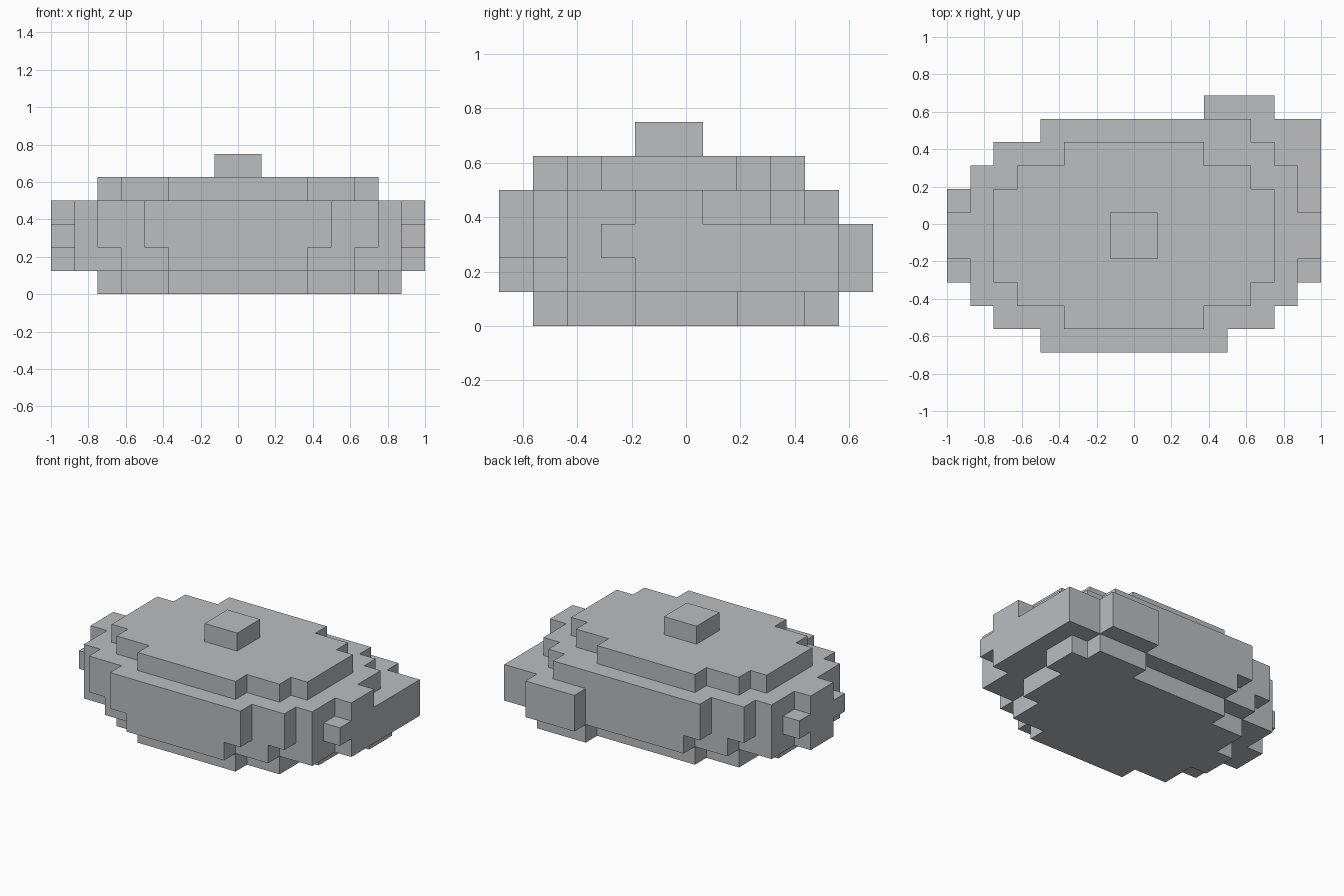
import bpy
import bmesh

U = 0.125          # size of one block
Y0 = -0.0625       # middle of the body in y

cube = bpy.data.objects.get("Cube")
if cube:
    bpy.data.objects.remove(cube, do_unlink=True)

grey = bpy.data.materials.new("plain grey")
grey.use_nodes = True
colour = (0.5, 0.51, 0.53, 1)
grey.diffuse_color = colour
grey.node_tree.nodes["Principled BSDF"].inputs["Base Color"].default_value = colour


def slab(name, outline, z0, z1):
    """Extrude an outline given in block units from z0 to z1."""
    bm = bmesh.new()
    face = bm.faces.new([bm.verts.new((x * U, y * U + Y0, z0 * U)) for x, y in outline])
    top = bmesh.ops.extrude_face_region(bm, geom=[face])
    verts = [v for v in top["geom"] if isinstance(v, bmesh.types.BMVert)]
    bmesh.ops.translate(bm, verts=verts, vec=(0, 0, (z1 - z0) * U))
    bmesh.ops.recalc_face_normals(bm, faces=bm.faces)
    mesh = bpy.data.meshes.new(name)
    bm.to_mesh(mesh)
    bm.free()
    mesh.materials.append(grey)
    obj = bpy.data.objects.new(name, mesh)
    bpy.context.collection.objects.link(obj)
    return obj


def stepped(steps):
    """Symmetric stepped oval from (half width, half depth), widest first."""
    quarter = []
    for i, (w, d) in enumerate(steps):
        quarter.append((w, d))
        if i + 1 < len(steps):
            quarter.append((steps[i + 1][0], d))
    left = [(-x, y) for x, y in reversed(quarter)]
    upper = quarter + left
    return upper + [(-x, -y) for x, y in upper]


def rect(x0, x1, y0, y1):
    return [(x0, y0), (x1, y0), (x1, y1), (x0, y1)]


# Stacked body layers
slab("base_plate", stepped([(6, 1), (5, 3), (3, 4)]), 0, 1)
slab("lower_body", stepped([(8, 1), (7, 3), (5, 4), (3, 5)]), 1, 2)
slab("main_body", stepped([(8, 1), (7, 3), (6, 4), (4, 5)]), 2, 4)
slab("upper_plate", stepped([(6, 2), (5, 3), (3, 4)]), 4, 5)
slab("top_knob", rect(-1, 1, -1, 1), 5, 6)

# Small pegs beside the end blocks
for side, sx in (("left", 1), ("right", -1)):
    for end, sy in (("front", -1), ("back", 1)):
        if (sx, sy) != (1, 1):
            xs, ys = sorted((7 * sx, 8 * sx)), sorted((sy, 2 * sy))
            slab(f"{side}_{end}_peg", rect(*xs, *ys), 2, 3)

# Bulge wrapped round the back left corner, with its foot and shoulder
slab("corner_bulge", [(3, 6), (6, 6), (6, 5), (8, 5), (8, 1), (7, 1),
                      (7, 3), (5, 3), (5, 4), (3, 4)], 1, 3)
slab("corner_foot", [(3, 5), (6, 5), (6, 4), (7, 4), (7, 2), (6, 2),
                     (6, 1), (5, 1), (5, 3), (3, 3)], 0, 1)
slab("corner_shoulder", rect(4, 5, 4, 5), 3, 4)
